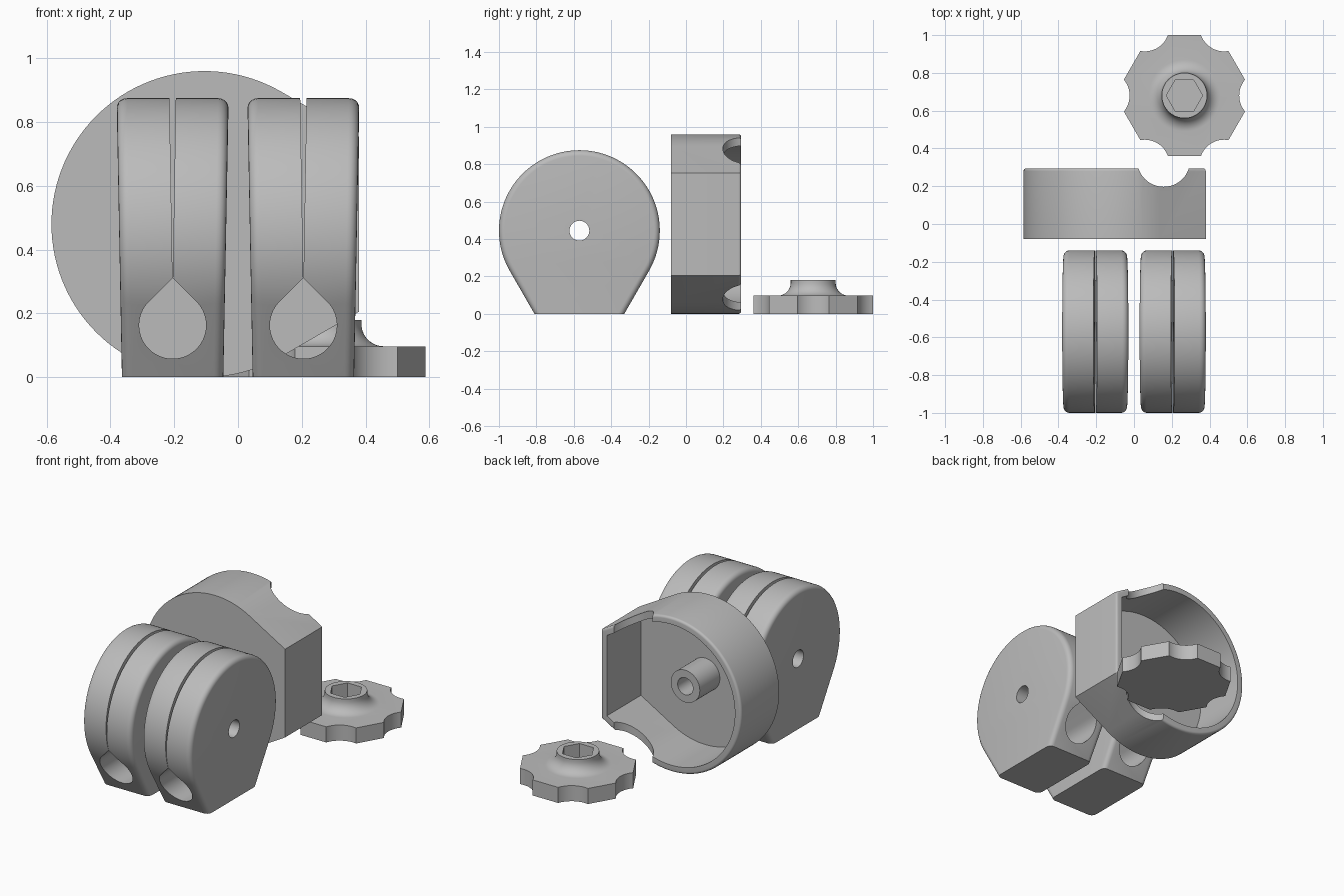
import bpy, bmesh
from math import sin, cos, pi, radians

cube = bpy.data.objects.get("Cube")
if cube:
    bpy.data.objects.remove(cube, do_unlink=True)

grey = bpy.data.materials.new("plain grey")
grey.use_nodes = True
colour = (0.5, 0.5, 0.5, 1)
grey.diffuse_color = colour
grey.node_tree.nodes["Principled BSDF"].inputs["Base Color"].default_value = colour


def arc(cu, cv, r, a0, a1, n):
    """Points along an arc, angles in degrees, both ends included."""
    return [(cu + r * cos(radians(a0 + (a1 - a0) * i / n)),
             cv + r * sin(radians(a0 + (a1 - a0) * i / n))) for i in range(n + 1)]


def circle(cu, cv, r, n=48):
    return arc(cu, cv, r, 0, 360, n)[:-1]


def loft(name, rings, round_edge=None, radius=0.0):
    """Skin closed rings of points, cap both ends, optionally round chosen edges."""
    bm = bmesh.new()
    loops = [[bm.verts.new(p) for p in ring] for ring in rings]
    n = len(loops[0])
    for a, b in zip(loops, loops[1:]):
        for i in range(n):
            j = (i + 1) % n
            bm.faces.new((a[i], a[j], b[j], b[i]))
    bm.faces.new(loops[0][::-1])
    bm.faces.new(loops[-1])
    bmesh.ops.recalc_face_normals(bm, faces=bm.faces)
    if round_edge:
        edges = [e for e in bm.edges if round_edge(*[v.co for v in e.verts])]
        bmesh.ops.bevel(bm, geom=edges, offset=radius, segments=5, profile=0.5,
                        affect='EDGES', clamp_overlap=True)
    mesh = bpy.data.meshes.new(name)
    bm.to_mesh(mesh)
    bm.free()
    mesh.materials.append(grey)
    obj = bpy.data.objects.new(name, mesh)
    bpy.context.collection.objects.link(obj)
    return obj


def prism(name, pts, axis, lo, hi, **kw):
    place = {'x': lambda u, v, w: (w, u, v),
             'y': lambda u, v, w: (u, w, v),
             'z': lambda u, v, w: (u, v, w)}[axis]
    return loft(name, [[place(u, v, w) for u, v in pts] for w in (lo, hi)], **kw)


def activate(obj):
    bpy.ops.object.select_all(action='DESELECT')
    obj.select_set(True)
    bpy.context.view_layer.objects.active = obj


def combine(obj, tool, operation='DIFFERENCE'):
    mod = obj.modifiers.new("combine", 'BOOLEAN')
    mod.operation, mod.solver, mod.object = operation, 'EXACT', tool
    activate(obj)
    bpy.ops.object.modifier_apply(modifier=mod.name)
    bpy.data.objects.remove(tool, do_unlink=True)


def finish(obj):
    activate(obj)
    bpy.ops.object.shade_smooth_by_angle(angle=radians(30))


# Pair of split clamps, widening slightly towards the top
def clamp(name, cx):
    y, z, r = -0.57, 0.445, 0.43
    outline = arc(y, z, r, -30, 210, 80) + [(y - 0.24, 0), (y + 0.24, 0)]

    def side_rim(a, b):
        return abs(a.x - b.x) < 1e-5 and max(a.z, b.z) > 1e-4

    body = prism(name, outline, 'x', -0.159, 0.159, round_edge=side_rim, radius=0.03)
    for v in body.data.vertices:
        v.co.x *= 1 + 0.12 * v.co.z
        v.co.x += cx
    # Teardrop cable hole, open slit above it, and cross bolt hole
    peak = 0.163 + 0.105 * 2 ** 0.5
    drop = arc(cx, 0.163, 0.105, 135, 405, 48) + [(cx, peak)]
    combine(body, prism("hole_cutter", drop, 'y', -1.2, 0))
    slit = [(cx, peak - 0.02), (cx + 0.012, 1), (cx - 0.012, 1)]
    combine(body, prism("slit_cutter", slit, 'y', -1.2, 0))
    combine(body, prism("bolt_cutter", circle(y, z, 0.053), 'x', cx - 0.4, cx + 0.4))
    finish(body)


clamp("right_clamp", -0.205)
clamp("left_clamp", 0.205)

# Round housing with a flat side, open at the back
hx, hz, front, back = -0.105, 0.48, -0.08, 0.295


def housing_outline(inset):
    r, flat = 0.48 - inset, 0.485 - inset
    corner = (r - flat * cos(pi / 3)) / sin(pi / 3)
    return arc(hx, hz, r, 60, 300, 80) + [(hx + flat, hz - corner), (hx + flat, hz + corner)]


housing = prism("housing", housing_outline(0), 'y', front, back,
                round_edge=lambda a, b: min(a.y, b.y) > back - 1e-4, radius=0.015)
combine(housing, prism("cavity_cutter", housing_outline(0.042), 'y', front + 0.04, 0.5))
# Round notches through the upper and lower sloping walls
combine(housing, prism("notch_cutter", circle(0.157, 0.337, 0.14), 'z', -0.2, 1.2))
# Central post with a bolt hole
combine(housing, prism("post", circle(hx, hz, 0.1), 'y', front + 0.02, 0.157), 'UNION')
combine(housing, prism("bolt_cutter", circle(hx, hz, 0.053), 'y', -0.2, 0.4))
finish(housing)

# Hand knob: hexagonal plate with scalloped corners
kx, ky = 0.267, 0.68
hexagon = circle(kx, ky, 0.32 / cos(pi / 6), 6)
knob = prism("knob", hexagon, 'z', 0, 0.097)
for u, v in circle(kx, ky, 0.42, 6):
    combine(knob, prism("scallop_cutter", circle(u, v, 0.13), 'z', -0.1, 0.3))
# Flared hub with a nut socket
flare = [(0.19, 0.05)] + arc(0.19, 0.167, 0.07, 270, 180, 10) + [(0.12, 0.18)]
hub = loft("hub", [[(u, v, z) for u, v in circle(kx, ky, r, 64)] for r, z in flare])
combine(knob, hub, 'UNION')
combine(knob, prism("socket_cutter", circle(kx, ky, 0.096, 6), 'z', 0.06, 0.4))
finish(knob)
